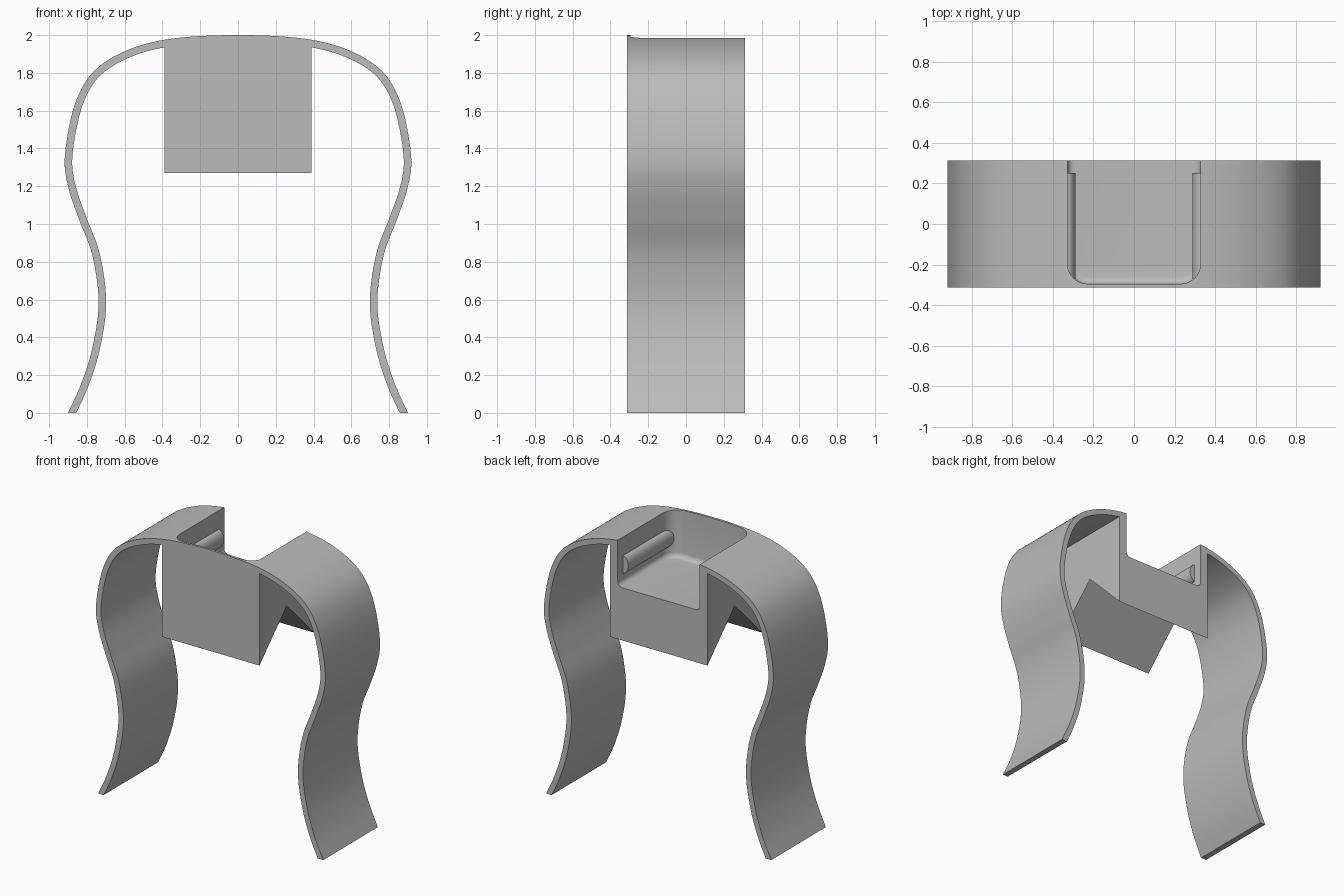
import bpy, bmesh, math
from mathutils import Vector

cube = bpy.data.objects.get("Cube")
if cube:
    bpy.data.objects.remove(cube, do_unlink=True)

DEPTH = 0.312      # half depth of the strap
THICK = 0.04       # strap thickness
BLOCK_X = 0.39     # half width of the holder block
BLOCK_Z = 1.27     # bottom of the holder block

grey = bpy.data.materials.new("plain grey")
grey.use_nodes = True
grey.diffuse_color = (0.5, 0.5, 0.5, 1)
grey.node_tree.nodes["Principled BSDF"].inputs["Base Color"].default_value = (0.5, 0.5, 0.5, 1)


def add_object(name, bm):
    bmesh.ops.recalc_face_normals(bm, faces=bm.faces)
    mesh = bpy.data.meshes.new(name)
    bm.to_mesh(mesh)
    bm.free()
    mesh.materials.append(grey)
    obj = bpy.data.objects.new(name, mesh)
    bpy.context.collection.objects.link(obj)
    return obj


def prism(name, outline, axis, start, end):
    """Extrude a closed 2D outline along x (outline in y, z) or y (outline in x, z)."""
    bm = bmesh.new()
    place = (lambda a, b: (start, a, b)) if axis == "x" else (lambda a, b: (a, start, b))
    face = bm.faces.new([bm.verts.new(place(a, b)) for a, b in outline])
    moved = bmesh.ops.extrude_face_region(bm, geom=[face])["geom"]
    shift = Vector((end - start, 0, 0)) if axis == "x" else Vector((0, end - start, 0))
    bmesh.ops.translate(bm, vec=shift, verts=[v for v in moved if isinstance(v, bmesh.types.BMVert)])
    return add_object(name, bm)


def activate(obj):
    bpy.ops.object.select_all(action="DESELECT")
    obj.select_set(True)
    bpy.context.view_layer.objects.active = obj


def smooth(obj):
    activate(obj)
    bpy.ops.object.shade_smooth_by_angle(angle=math.radians(30))


def cut(obj, cutter):
    cutter.hide_render = True
    mod = obj.modifiers.new("cut", "BOOLEAN")
    mod.operation = "DIFFERENCE"
    mod.solver = "EXACT"
    mod.object = cutter
    activate(obj)
    bpy.ops.object.modifier_apply(modifier=mod.name)
    bpy.data.objects.remove(cutter, do_unlink=True)


def spline(points, steps):
    """Smooth curve through the points."""
    pts = [Vector(p) for p in points]
    pts = [Vector((-pts[1].x, pts[1].y))] + pts + [2 * pts[-1] - pts[-2]]
    out = []
    for a, b, c, d in zip(pts, pts[1:], pts[2:], pts[3:]):
        for i in range(steps):
            t = i / steps
            out.append(0.5 * (2 * b + (c - a) * t + (2 * a - 5 * b + 4 * c - d) * t ** 2
                              + (3 * b - a - 3 * c + d) * t ** 3))
    return out + [pts[-2]]


# Outer curve of one half of the strap, from the crown to the foot
outer = spline([(0, 2), (0.2, 1.995), (0.385, 1.976), (0.54, 1.938), (0.68, 1.873),
                (0.78, 1.79), (0.85, 1.67), (0.893, 1.52), (0.918, 1.33), (0.895, 1.18),
                (0.84, 1.02), (0.77, 0.83), (0.738, 0.58), (0.772, 0.34),
                (0.83, 0.155), (0.9, 0)], 6)

# Inner curve offset by the thickness, kept outside the block
inner = []
for i, p in enumerate(outer):
    t = (outer[min(i + 1, len(outer) - 1)] - outer[max(i - 1, 0)]).normalized()
    q = p + Vector((t.y, -t.x)) * THICK
    if q.x > BLOCK_X + 0.005:
        inner.append(q)
inner[-1] = Vector((0.857, 0))

# Strap and holder block as one front outline
half = outer[1:] + inner[::-1] + [Vector((BLOCK_X, 1.935)), Vector((BLOCK_X, BLOCK_Z))]
outline = [outer[0]] + half + [Vector((-p.x, p.y)) for p in reversed(half)]
holder = prism("strap_and_holder", outline, "y", -DEPTH, DEPTH)

# V-shaped notch under the block
reach = 0.5
notch = prism("notch_cutter", [(0, BLOCK_Z + DEPTH), (reach, BLOCK_Z + DEPTH - reach),
                               (-reach, BLOCK_Z + DEPTH - reach)], "x", -0.45, 0.45)
cut(holder, notch)

# Pocket open at the top and back, with rounded front corners and floor
FRONT, BACK, FLOOR, WALL = -0.295, 0.5, 1.65, 0.328
bm = bmesh.new()
bmesh.ops.create_cube(bm, size=1)
for v in bm.verts:
    v.co = (2 * WALL * v.co.x, FRONT if v.co.y < 0 else BACK, FLOOR if v.co.z < 0 else 2.3)
corners = [e for e in bm.edges if all(abs(v.co.y - FRONT) < 1e-4 for v in e.verts)
           and abs(e.verts[0].co.z - e.verts[1].co.z) > 0.1]
bmesh.ops.bevel(bm, geom=corners, offset=0.1, segments=8, profile=0.5, affect="EDGES")
rim = [e for e in bm.edges if all(abs(v.co.z - FLOOR) < 1e-4 for v in e.verts)
       and not all(v.co.y > BACK - 1e-4 for v in e.verts)]
bmesh.ops.bevel(bm, geom=rim, offset=0.035, segments=5, profile=0.5, affect="EDGES")
cut(holder, add_object("pocket_cutter", bm))
smooth(holder)

# Rounded grip ridges along both pocket walls
for name, side in (("left_grip_ridge", 1), ("right_grip_ridge", -1)):
    arc = [math.pi * i / 14 for i in range(15)]
    profile = [(side * (WALL + 0.004 - 0.045 * math.sin(a)), 1.785 + 0.065 * math.cos(a)) for a in arc]
    smooth(prism(name, profile, "y", -0.272, 0.25))
